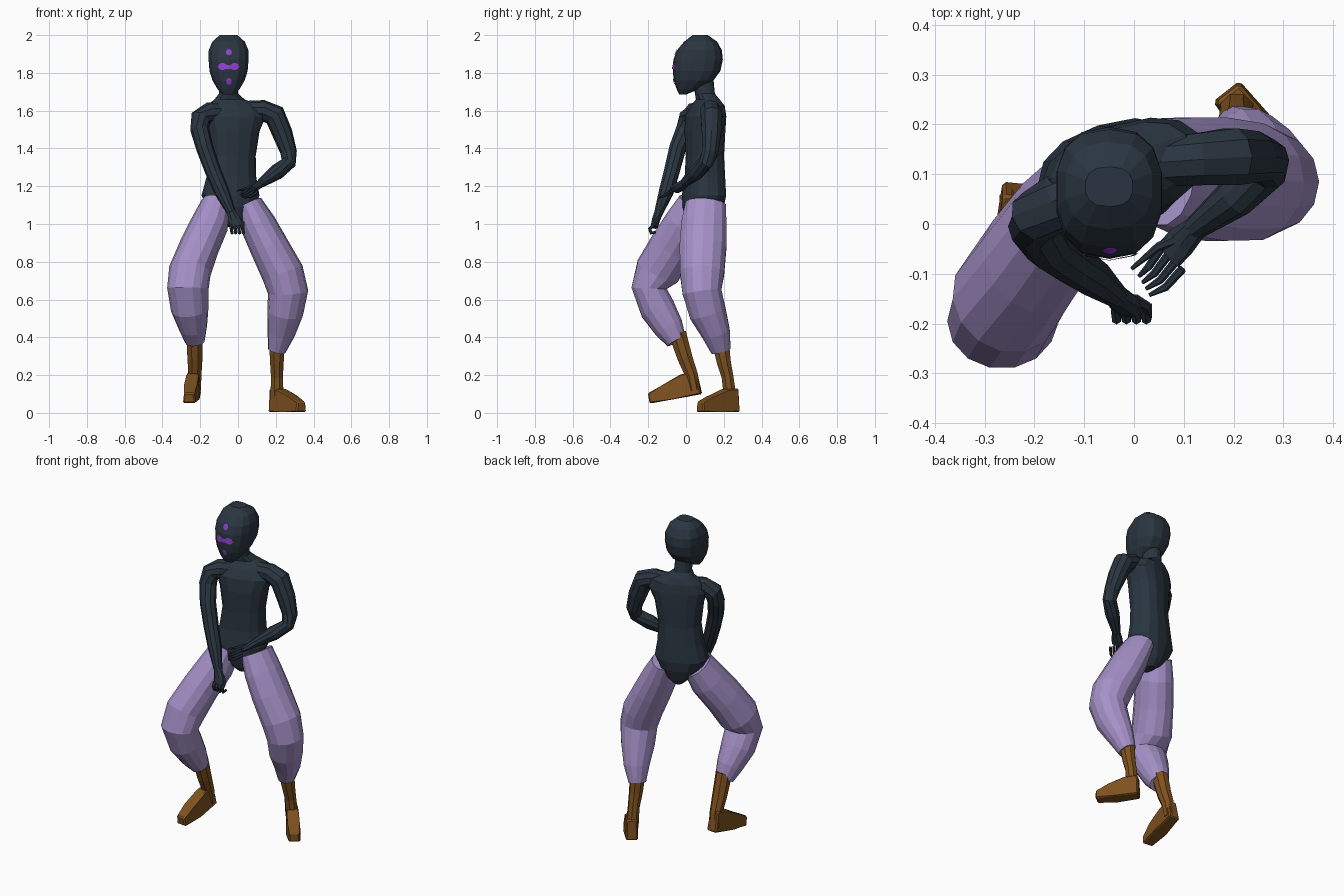
import bpy, bmesh, math
from mathutils import Vector
from mathutils.bvhtree import BVHTree


def material(name, rgb):
    m = bpy.data.materials.new(name)
    m.diffuse_color = (*rgb, 1)
    return m


DARK = material("dark slate", (0.023, 0.036, 0.052))
LILAC = material("lilac cloth", (0.376, 0.283, 0.578))
BROWN = material("brown leather", (0.21, 0.083, 0.014))
GLOW = material("violet glow", (0.283, 0.053, 0.645))


def finish(bm, name, mat):
    bmesh.ops.recalc_face_normals(bm, faces=bm.faces)
    me = bpy.data.meshes.new(name)
    bm.to_mesh(me)
    me.materials.append(mat)
    ob = bpy.data.objects.new(name, me)
    bpy.context.collection.objects.link(ob)
    return ob


def skin(bm, loops):
    """Join closed point loops into a capped tube."""
    rings = [[bm.verts.new(p) for p in lp] for lp in loops]
    n = len(rings[0])
    for a, b in zip(rings, rings[1:]):
        for i in range(n):
            j = (i + 1) % n
            bm.faces.new((a[i], a[j], b[j], b[i]))
    bm.faces.new(rings[0][::-1])
    bm.faces.new(rings[-1])


def oval(c, u, v, ru, rv, n, e=1.0):
    """Ring of points; e below 1 makes it squarer."""
    def q(t):
        return math.copysign(abs(t) ** e, t)
    return [c + u * (ru * q(math.cos(a))) + v * (rv * q(math.sin(a)))
            for a in (2 * math.pi * (i + 0.5) / n for i in range(n))]


def tube(bm, path, n, ref=(0, 1, 0)):
    """Sweep along (x, y, z, r_ref[, r_side]) points."""
    pts = [Vector(p[:3]) for p in path]
    loops = []
    for i, p in enumerate(path):
        t = Vector((0, 0, 0))
        if i:
            t += (pts[i] - pts[i - 1]).normalized()
        if i < len(pts) - 1:
            t += (pts[i + 1] - pts[i]).normalized()
        t.normalize()
        r = Vector(ref)
        u = (r - t * t.dot(r)).normalized()
        loops.append(oval(pts[i], u, t.cross(u), p[3], p[-1], n))
    skin(bm, loops)


def limb(name, mat, path, n=12, ref=(0, 1, 0)):
    bm = bmesh.new()
    tube(bm, path, n, ref)
    return finish(bm, name, mat)


def stack(name, mat, rows, n, yaw=0.0, e=1.0):
    """Horizontal oval rings (x, y, z, rx, ry) turned by yaw."""
    bm = bmesh.new()
    u = Vector((math.cos(yaw), math.sin(yaw), 0))
    v = Vector((-u.y, u.x, 0))
    skin(bm, [oval(Vector(r[:3]), u, v, r[3], r[4], n, e) for r in rows])
    return finish(bm, name, mat)


# Torso and neck, turned so the right shoulder leads
stack("torso", DARK, [
    (-.02, .09, .985, .03, .05), (-.025, .09, 1.02, .065, .085),
    (-.035, .09, 1.09, .125, .105), (-.04, .095, 1.15, .155, .108),
    (-.035, .10, 1.25, .132, .10), (-.028, .10, 1.36, .122, .095),
    (-.025, .10, 1.49, .14, .10), (-.02, .105, 1.57, .17, .095),
    (-.025, .115, 1.625, .145, .078), (-.045, .115, 1.66, .08, .058),
    (-.05, .10, 1.69, .05, .052), (-.05, .09, 1.77, .047, .055)],
    14, math.radians(18), 0.85)

# Head: front and back depth at each height, with half width
head_rows = []
for z, front, back, rx in [(1.685, -.035, .0, .03), (1.715, -.05, .07, .06),
                           (1.76, -.065, .145, .087), (1.81, -.07, .182, .103),
                           (1.87, -.067, .195, .108), (1.92, -.048, .19, .107),
                           (1.965, -.01, .165, .088), (2.0, .035, .115, .048)]:
    head_rows.append((-.05, (front + back) / 2, z, rx, (back - front) / 2))
head = stack("head", DARK, head_rows, 14, 0, 0.8)

# Glowing face marks, thin patches laid on the face
tree = BVHTree.FromPolygons([v.co.copy() for v in head.data.vertices],
                            [list(p.vertices) for p in head.data.polygons])


def face_mark(name, x, z, rx, rz):
    bm = bmesh.new()
    rings = []
    for k in (0.05, 0.35, 0.7, 1.0):
        ring = []
        for i in range(12):
            a = 2 * math.pi * i / 12
            px, pz = x + rx * k * math.cos(a), z + rz * k * math.sin(a)
            hit = tree.ray_cast(Vector((px, -1, pz)), Vector((0, 1, 0)))[0]
            ring.append(Vector((px, hit.y - .004, pz)))
        rings.append(ring)
    skin(bm, rings)
    bm.faces.ensure_lookup_table()
    bmesh.ops.delete(bm, geom=[bm.faces[-1]], context='FACES_ONLY')
    finish(bm, name, GLOW)


face_mark("forehead_mark", -.048, 1.91, .016, .016)
face_mark("chin_mark", -.048, 1.755, .015, .018)
face_mark("brow_band", -.05, 1.832, .06, .011)
for s in (-1, 1):
    face_mark("eye_mark", -.05 + s * .032, 1.834, .023, .019)

# Arms: right hangs forward, left is bent across the belly
limb("right_arm", DARK, [
    (-.05, .09, 1.59, .055), (-.15, .045, 1.588, .057), (-.198, .015, 1.56, .055),
    (-.203, -.005, 1.5, .05), (-.175, -.045, 1.4, .046), (-.132, -.075, 1.28, .043),
    (-.085, -.105, 1.17, .04), (-.035, -.145, 1.06, .024)], 10)
limb("left_arm", DARK, [
    (.0, .12, 1.6, .05), (.13, .13, 1.602, .055), (.195, .135, 1.575, .06),
    (.235, .135, 1.48, .054), (.268, .128, 1.38, .044), (.268, .105, 1.325, .04),
    (.205, .055, 1.275, .042), (.12, -.01, 1.215, .024)], 10)

# Right hand: palm with curled fingers and thumb
bm = bmesh.new()
tube(bm, [(-.037, -.143, 1.065, .024), (-.018, -.16, 1.02, .022, .034),
          (-.008, -.168, .985, .02, .036)], 8)
for i in range(4):
    x = -.038 + i * .02
    tube(bm, [(x, -.17, .995, .01), (x + .003, -.192, .975, .01),
              (x + .006, -.185, .952, .009), (x + .008, -.16, .957, .007)], 6, (1, 0, 0))
tube(bm, [(.0, -.15, 1.03, .011), (.025, -.165, 1.005, .01), (.028, -.18, .985, .007)], 6)
finish(bm, "right_hand", DARK)

# Left hand: flat palm with spread fingers
bm = bmesh.new()
tube(bm, [(.125, -.007, 1.218, .024), (.095, -.035, 1.195, .034, .02),
          (.07, -.062, 1.18, .034, .014)], 8)
for i in range(4):
    d = i * .014
    tube(bm, [(.055 + d, -.048 - d, 1.185 - d * .5, .009),
              (.03 + d * .8, -.085 - d, 1.17 - d * .6, .008),
              (.01 + d * .5, -.105 - d * .9, 1.155 - d * .4, .004)], 6, (0, 0, 1))
tube(bm, [(.09, -.03, 1.2, .012), (.05, -.045, 1.19, .009), (-.005, -.09, 1.175, .004)], 6, (0, 0, 1))
finish(bm, "left_hand", DARK)

# Baggy trouser legs
limb("right_trouser_leg", LILAC, [
    (-.115, .055, 1.105, .10, .08), (-.15, .0, 1.0, .117, .1), (-.205, -.075, .88, .12, .105),
    (-.255, -.15, .75, .122, .112), (-.265, -.195, .66, .096, .11), (-.255, -.15, .55, .095, .1),
    (-.238, -.09, .45, .08, .075), (-.228, -.05, .38, .055, .053)], 14)
limb("left_trouser_leg", LILAC, [
    (.055, .105, 1.105, .11, .075), (.105, .095, 1.0, .122, .095), (.165, .09, .88, .127, .103),
    (.237, .085, .74, .12, .112), (.265, .085, .64, .106, .107), (.25, .115, .53, .1, .095),
    (.228, .16, .42, .077, .073), (.205, .185, .33, .054, .048)], 14)

# Boots: tapered shaft tube plus a wedge foot
limb("right_boot_shaft", BROWN, [
    (-.23, -.045, .42, .05, .047), (-.228, -.005, .29, .043, .043),
    (-.228, .03, .2, .036, .037), (-.233, .045, .12, .035, .04)], 8)
limb("left_boot_shaft", BROWN, [
    (.205, .185, .36, .048, .043), (.206, .2, .27, .04, .039),
    (.206, .22, .19, .034, .034), (.207, .235, .07, .036, .038)], 8)


def foot(name, heel, toe):
    heel, toe = Vector(heel), Vector(toe)
    f = toe - heel
    length = f.length
    f.normalize()
    side = f.cross(Vector((0, 0, 1))).normalized()
    up = side.cross(f)
    # (distance from heel, height, half width)
    prof = [(0, 0, .034), (.55, 0, .042), (1, 0, .034), (1.0, .055, .026),
            (.7, .083, .035), (.32, .122, .034), (.02, .125, .03)]
    bm = bmesh.new()
    skin(bm, [[heel + f * d * length + up * h + side * s * w for d, h, w in prof] for s in (-1, 1)])
    bmesh.ops.bevel(bm, geom=list(bm.edges), offset=.007, segments=1, affect='EDGES')
    finish(bm, name, BROWN)


foot("right_foot", (-.23, .083, .1), (-.258, -.19, .05))
foot("left_foot", (.185, .267, .004), (.337, .073, .004))
